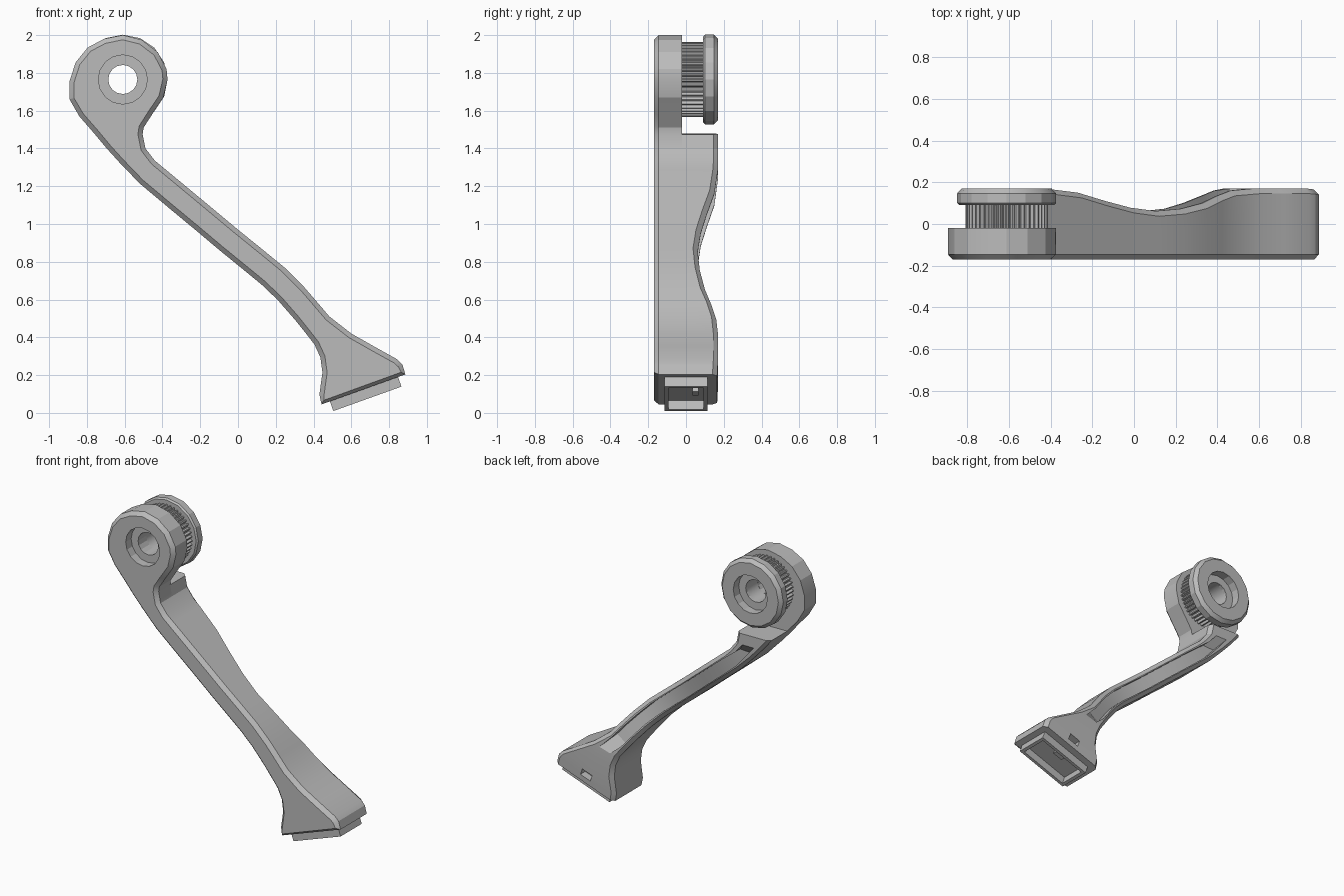
import bpy, bmesh, math
from mathutils import Vector, Matrix

if "Cube" in bpy.data.objects:
    bpy.data.objects.remove(bpy.data.objects["Cube"])

grey = bpy.data.materials.new("plain_grey")
grey.use_nodes = True
COLOUR = (0.5, 0.5, 0.5, 1)
grey.diffuse_color = COLOUR
grey.node_tree.nodes["Principled BSDF"].inputs["Base Color"].default_value = COLOUR

HUB = Vector((-0.61, 0, 1.765))
FRONT, SPLIT, BACK, CHAMFER = -0.17, -0.02, 0.17, 0.025


def finish(name, bm):
    """Turn a bmesh into a shaded object."""
    bmesh.ops.remove_doubles(bm, verts=bm.verts, dist=0.0005)
    bmesh.ops.recalc_face_normals(bm, faces=bm.faces)
    mesh = bpy.data.meshes.new(name)
    bm.to_mesh(mesh)
    bm.free()
    mesh.materials.append(grey)
    ob = bpy.data.objects.new(name, mesh)
    bpy.context.collection.objects.link(ob)
    return ob


def activate(ob):
    bpy.ops.object.select_all(action='DESELECT')
    ob.select_set(True)
    bpy.context.view_layer.objects.active = ob


def smooth(ob):
    activate(ob)
    bpy.ops.object.shade_smooth_by_angle(angle=math.radians(20))


def cut(ob, cutter):
    """Subtract a cutter and throw it away."""
    mod = ob.modifiers.new("cut", 'BOOLEAN')
    mod.operation, mod.solver, mod.object = 'DIFFERENCE', 'EXACT', cutter
    activate(ob)
    bpy.ops.object.modifier_apply(modifier=mod.name)
    bpy.data.objects.remove(cutter)


def skin(bm, rings, close):
    """Join equal rings of points with quads; close the loop or cap both ends."""
    rows = [[bm.verts.new(p) for p in ring] for ring in rings]
    n = len(rows[0])
    pairs = list(zip(rows, rows[1:])) + ([(rows[-1], rows[0])] if close else [])
    for a, b in pairs:
        for i in range(n):
            j = (i + 1) % n
            bm.faces.new((a[i], a[j], b[j], b[i]))
    if not close:
        bm.faces.new(rows[0])
        bm.faces.new(rows[-1])


def hub_ring(radii, y):
    """Points around the hub axis, one per radius."""
    n = len(radii)
    return [HUB + Vector((r * math.sin(math.tau * i / n), y, r * math.cos(math.tau * i / n)))
            for i, r in enumerate(radii)]


def lathe(name, profile, sides=16, close=True):
    bm = bmesh.new()
    skin(bm, [hub_ring([r] * sides, y) for r, y in profile], close)
    return finish(name, bm)


def box(name, centre, size, tilt=0.0):
    bm = bmesh.new()
    m = (Matrix.Translation(centre) @ Matrix.Rotation(-tilt, 4, 'Y')
         @ Matrix.Diagonal((*size, 1)))
    bmesh.ops.create_cube(bm, size=1, matrix=m)
    return finish(name, bm)


# Head outline, from lower left over the top to the neck
head = [(-.84, 1.57), (-.892, 1.66), (-.892, 1.755), (-.86, 1.855), (-.796, 1.934),
        (-.71, 1.98), (-.61, 2.0), (-.51, 1.975), (-.425, 1.91), (-.378, 1.82),
        (-.373, 1.765), (-.395, 1.67), (-.458, 1.575), (-.5, 1.51)]

# Arm stations: upper edge, lower edge, height of the scooped back
stations = [
    (-.505, 1.475, -.76, 1.478, .17), (-.49, 1.4, -.695, 1.4, .17),
    (-.44, 1.335, -.627, 1.325, .17), (-.39, 1.294, -.52, 1.214, .168),
    (-.25, 1.178, -.36, 1.08, .15), (-.12, 1.07, -.22, .964, .11),
    (0, .97, -.1, .863, .078), (.12, .873, .03, .757, .062),
    (.246, .77, .124, .68, .073), (.352, .664, .21, .598, .1),
    (.42, .585, .3, .495, .135), (.484, .51, .36, .42, .16),
    (.6, .42, .405, .362, .17), (.72, .352, .436, .294, .17),
    (.844, .283, .447, .214, .17), (.87, .257, .431, .098, .168),
    (.886, .204, .442, .045, .165)]

# Front plate: head and arm outline with a chamfered front edge
upper = [(s[0], s[1]) for s in stations]
lower = [(s[2], s[3]) for s in reversed(stations)]
bm = bmesh.new()
face = bm.faces.new([bm.verts.new((x, SPLIT, z)) for x, z in head + upper + lower])
new = bmesh.ops.extrude_face_region(bm, geom=[face])["geom"]
for v in new:
    if isinstance(v, bmesh.types.BMVert):
        v.co.y = FRONT + CHAMFER
bmesh.ops.recalc_face_normals(bm, faces=bm.faces)
front = [f for f in bm.faces if f.normal.y < -0.9]
bmesh.ops.inset_region(bm, faces=front, thickness=CHAMFER, depth=CHAMFER)
plate = finish("front_plate", bm)
cut(plate, lathe("bore", [(.077, -.3), (.077, .1)], close=False))
cut(plate, lathe("counterbore", [(.13, -.3), (.13, -.11)], close=False))
smooth(plate)

# Back of the arm: chamfered sections with a channel along the middle
rings = []
for i, (ux, uz, lx, lz, yb) in enumerate(stations):
    u, l = Vector((ux, 0, uz)), Vector((lx, 0, lz))
    across = (u - l).normalized()
    mid = (u + l) / 2
    half = (u - l).length / 2
    g = min(0.3 * 2 * half, 0.042)
    depth = 0.06 if 2 <= i <= 11 else 0.0
    side = [(half, SPLIT), (half, yb - CHAMFER), (half - CHAMFER, yb), (g, yb), (g, yb - depth)]
    section = side + [(-a, y) for a, y in reversed(side)]
    rings.append([mid + across * a + Vector((0, y, 0)) for a, y in section])
bm = bmesh.new()
skin(bm, rings, False)
arm = finish("arm_back", bm)

# Foot: tilted hollow plug and a latch window in the back face
tilt = math.atan2(.159, .444)
along = Vector((math.cos(tilt), 0, math.sin(tilt)))
up = Vector((-along.z, 0, along.x))
cut(arm, box("window", Vector((.645, .16, .18)), (.08, .1, .045), tilt))
smooth(arm)

plug = box("foot_plug", Vector((.665, 0, .131)), (.383, .23, .12), tilt)
bm = bmesh.new()
bm.from_mesh(plug.data)
bottom = [f for f in bm.faces if f.normal.dot(up) < -0.9]
bmesh.ops.inset_region(bm, faces=bottom, thickness=0.03)
bmesh.ops.inset_region(bm, faces=bottom, thickness=0.002, depth=-0.052)
bm.to_mesh(plug.data)
bm.free()
box("plug_latch", Vector((.665, .05, .131)) - up * 0.015, (.07, .03, .03), tilt)

# Toothed ring between the plate and the cap
TEETH = 44
outer = [.198, .198, .182, .182] * TEETH
bm = bmesh.new()
inner = [.077] * len(outer)
skin(bm, [hub_ring(inner, SPLIT), hub_ring(outer, SPLIT),
          hub_ring(outer, .095), hub_ring(inner, .095)], True)
finish("toothed_ring", bm)

# Rear cap with chamfered rim and counterbore
cap = lathe("rear_cap", [(.077, .09), (.227, .09), (.237, .1), (.237, .147), (.215, BACK),
                         (.13, BACK), (.13, .11), (.077, .11)])
smooth(cap)
